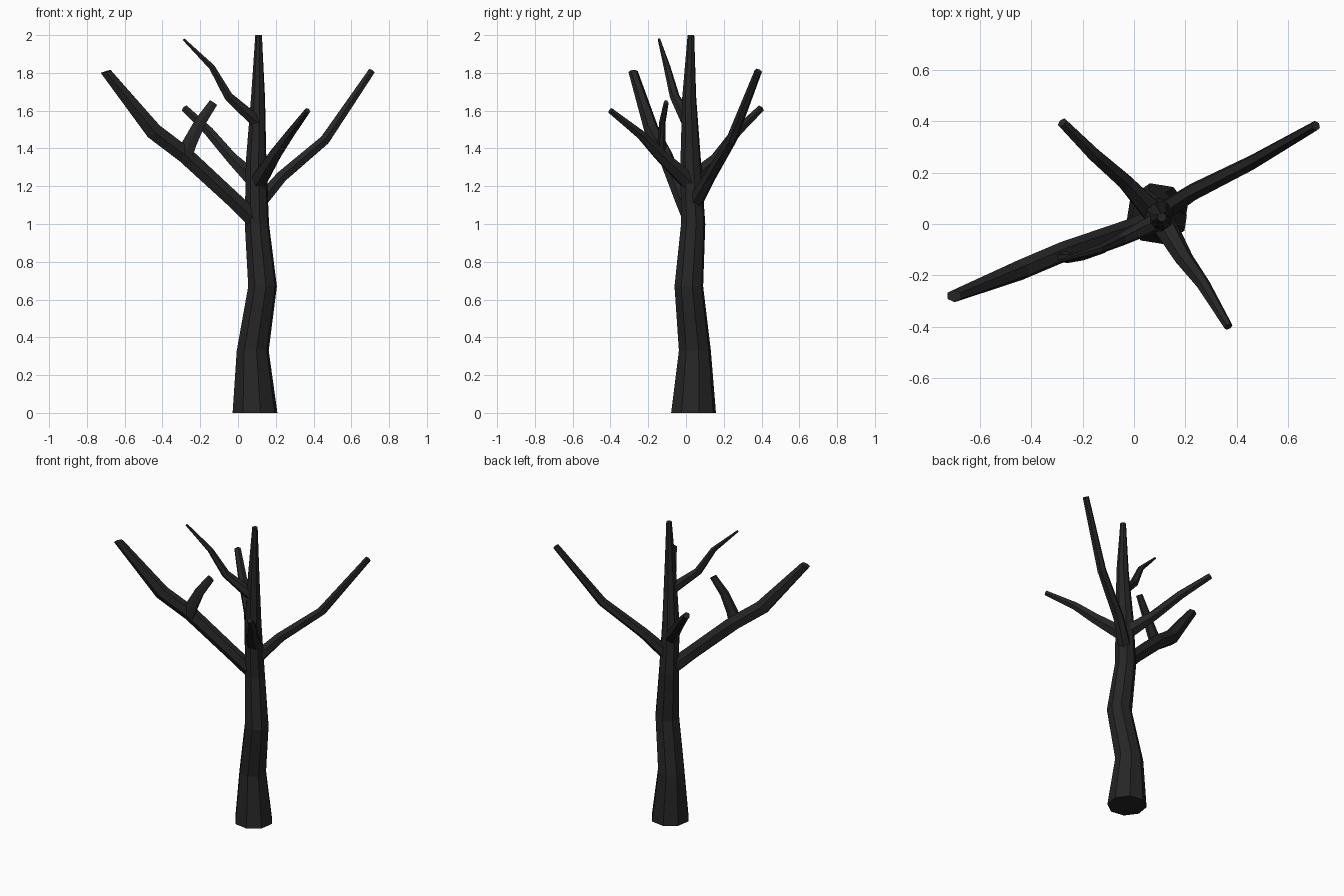
import bpy, bmesh, math
from mathutils import Vector

if "Cube" in bpy.data.objects:
    bpy.data.objects.remove(bpy.data.objects["Cube"])

bark = bpy.data.materials.new("dark_bark")
bark.diffuse_color = (0.018, 0.019, 0.018, 1)
bark.use_nodes = True
bark.node_tree.nodes["Principled BSDF"].inputs["Base Color"].default_value = bark.diffuse_color


def limb(name, path, sides, level=False, end_normal=None, squash=1.0, turn=0.5):
    """Faceted tapering tube through (x, y, z, radius) points."""
    pts = [Vector(p[:3]) for p in path]
    bm = bmesh.new()
    rings = []
    for i, p in enumerate(pts):
        before = (p - pts[i - 1]).normalized() if i else Vector()
        after = (pts[i + 1] - p).normalized() if i < len(pts) - 1 else Vector()
        n = (before + after).normalized()
        if level:
            n = Vector((0, 0, 1))
        elif end_normal and i == len(pts) - 1:
            n = Vector(end_normal).normalized()
        # v lies close to the y axis so that neighbouring rings stay aligned
        v = Vector((0, 1, 0))
        v = (v - n * v.dot(n)).normalized()
        u = v.cross(n)
        ring = []
        for k in range(sides):
            a = math.tau * (k + turn) / sides
            ring.append(bm.verts.new(p + path[i][3] * (u * math.cos(a) + v * squash * math.sin(a))))
        rings.append(ring)
    for a, b in zip(rings, rings[1:]):
        for k in range(sides):
            j = (k + 1) % sides
            bm.faces.new((a[k], a[j], b[j], b[k]))
    bm.faces.new(rings[0])
    bm.faces.new(rings[-1])
    bmesh.ops.recalc_face_normals(bm, faces=bm.faces)
    mesh = bpy.data.meshes.new(name)
    bm.to_mesh(mesh)
    bm.free()
    mesh.materials.append(bark)
    obj = bpy.data.objects.new(name, mesh)
    bpy.context.collection.objects.link(obj)
    return obj


# Trunk
limb("trunk", [(0.09, 0.04, 0, 0.122), (0.078, 0.047, 0.33, 0.087), (0.13, 0.015, 0.67, 0.078),
               (0.1, 0.038, 1.0, 0.066), (0.096, 0.025, 1.33, 0.056),
               (0.106, 0.017, 1.67, 0.038), (0.109, 0.026, 2.0, 0.018)], 8, level=True, turn=0.3)

# Large left branch and its flat offshoot
limb("left_branch", [(0.09, 0.025, 1.02, 0.052), (-0.02, -0.02, 1.125, 0.048),
                     (-0.28, -0.11, 1.365, 0.05), (-0.445, -0.18, 1.49, 0.05),
                     (-0.7, -0.28, 1.807, 0.031)], 6, end_normal=(-0.3, -0.1, 1), squash=0.8)
limb("left_offshoot", [(-0.285, -0.125, 1.36, 0.05), (-0.255, -0.13, 1.43, 0.043),
                       (-0.2, -0.125, 1.54, 0.034), (-0.13, -0.105, 1.642, 0.026)], 6, squash=0.5)

# Right branch
limb("right_branch", [(0.11, 0.045, 1.11, 0.042), (0.23, 0.125, 1.25, 0.034),
                      (0.46, 0.24, 1.445, 0.029), (0.708, 0.383, 1.81, 0.02)], 6)

# Front branch
limb("front_branch", [(0.105, 0.02, 1.22, 0.05), (0.195, -0.135, 1.365, 0.036),
                      (0.27, -0.235, 1.47, 0.027), (0.368, -0.4, 1.6, 0.017)], 6)

# Back branch
limb("back_branch", [(0.09, 0.03, 1.23, 0.05), (-0.03, 0.16, 1.345, 0.034),
                     (-0.15, 0.265, 1.485, 0.029), (-0.28, 0.395, 1.61, 0.021)], 6)

# Thin upper branch
limb("upper_branch", [(0.1, 0.012, 1.54, 0.038), (-0.05, -0.06, 1.675, 0.026),
                      (-0.138, -0.1, 1.83, 0.018), (-0.288, -0.143, 1.978, 0.007)], 6)
